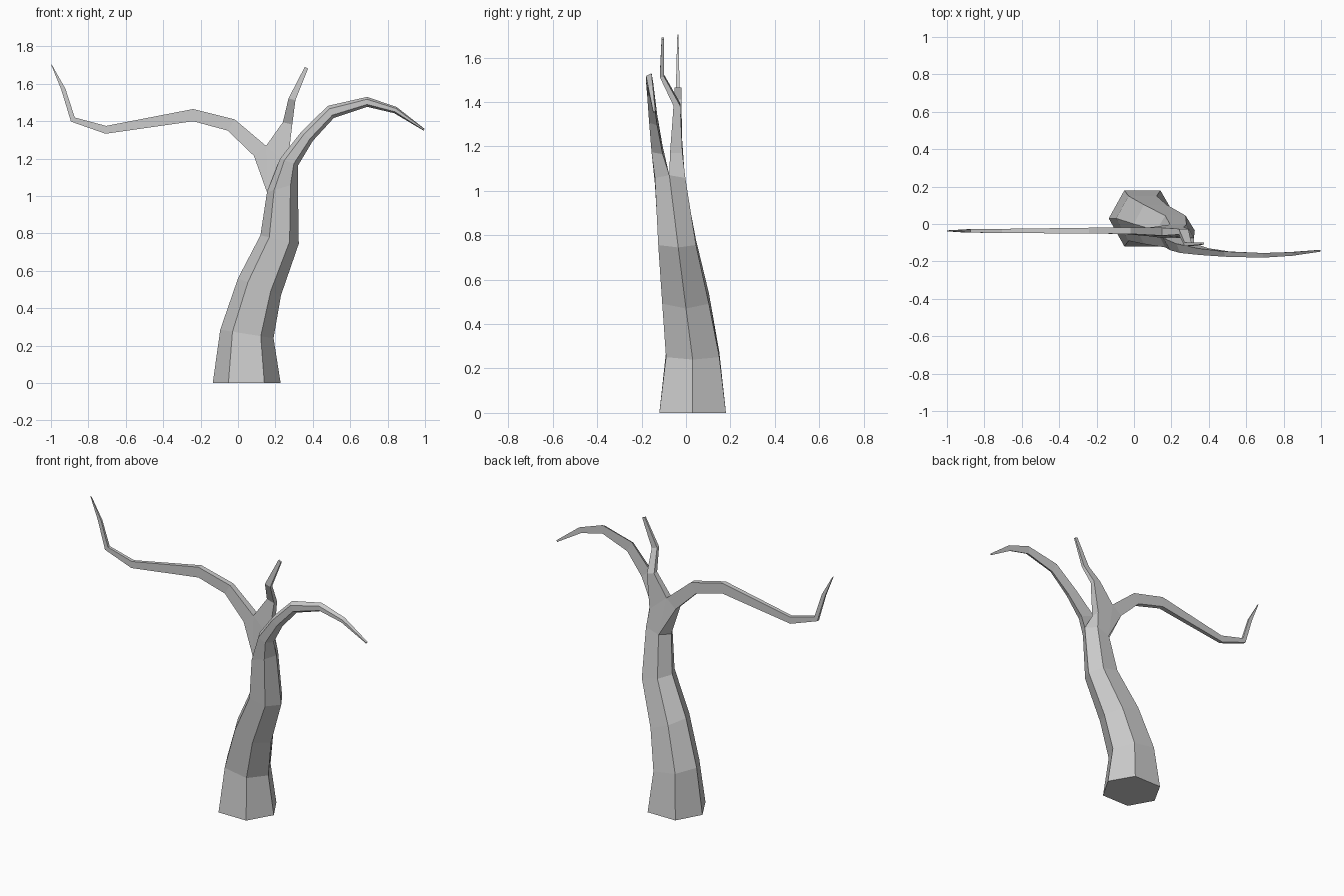
import bpy, bmesh

if "Cube" in bpy.data.objects:
    bpy.data.objects.remove(bpy.data.objects["Cube"])

bm = bmesh.new()


def ring(points):
    return [bm.verts.new(p) for p in points]


def bridge(a, b):
    n = len(a)
    for i in range(n):
        j = (i + 1) % n
        bm.faces.new((a[i], a[j], b[j], b[i]))


def loft(rings):
    for a, b in zip(rings, rings[1:]):
        bridge(a, b)


def trunk_ring(xl, xr, zl, zr, yf, ym, yb):
    # tilted hexagon: left, front-left, front-right, right, back-right, back-left
    layout = ((0, ym), (.23, yf), (.76, yf), (1, ym), (.76, yb), (.23, yb))
    return ring([(xl + (xr - xl) * t, y, zl + (zr - zl) * t) for t, y in layout])


def branch_ring(up, low, yf, yb, inset=0.0):
    # four-sided section between the upper and lower silhouette
    def at(t, y):
        return (up[0] + (low[0] - up[0]) * t, y, up[1] + (low[1] - up[1]) * t)
    return ring([at(0, yb), at(inset, yf), at(1 - inset, yf), at(1, yb)])


# trunk, leaning and tapering up to the first fork
trunk = [trunk_ring(*r) for r in (
    (-.135, .228, 0, 0, -.12, .03, .18),
    (-.095, .19, .285, .24, -.09, .03, .15),
    (0, .23, .56, .47, -.107, 0, .103),
    (.12, .325, .79, .745, -.125, -.035, .045),
    (.155, .32, 1.02, 1.07, -.14, -.075, -.003))]
loft(trunk)
bm.faces.new(trunk[0])
L, FL, FR, R, BR, BL = trunk[-1]

# right branch grows from the front half of the trunk
right = [[L, FL, FR, R]] + [branch_ring(*r, inset=.24) for r in (
    ((.225, 1.2), (.322, 1.165), -.155, -.105),
    ((.34, 1.345), (.4, 1.295), -.166, -.13),
    ((.48, 1.482), (.512, 1.417), -.175, -.147),
    ((.69, 1.53), (.69, 1.477), -.18, -.155),
    ((.848, 1.476), (.835, 1.443), -.17, -.15),
    ((.998, 1.359), (.992, 1.35), -.148, -.138))]
loft(right)
bm.faces.new(right[-1])

# second fork grows from the back half
lf, lb = ring([(.085, -.066, 1.215), (.085, -.018, 1.215)])
cf, cb = ring([(.15, -.062, 1.268), (.15, -.02, 1.268)])
rf, rb = ring([(.265, -.072, 1.17), (.265, -.016, 1.17)])
for f in ((L, R, rf, cf), (L, cf, lf), (BL, BR, rb, cb), (BL, cb, lb),
          (L, BL, lb, lf), (R, BR, rb, rf)):
    bm.faces.new(f)

# long left branch
left = [[cb, cf, lf, lb]] + [branch_ring(*r) for r in (
    ((-.018, 1.41), (-.055, 1.35), -.053, -.02),
    ((-.24, 1.465), (-.24, 1.4), -.051, -.02),
    ((-.705, 1.375), (-.708, 1.333), -.048, -.026),
    ((-.873, 1.42), (-.893, 1.398), -.046, -.028),
    ((-.922, 1.572), (-.946, 1.572), -.043, -.031),
    ((-.993, 1.698), (-1.0, 1.704), -.039, -.034))]
loft(left)
bm.faces.new(left[-1])

# short middle branch
middle = [[cb, cf, rf, rb]] + [branch_ring(*r) for r in (
    ((.24, 1.395), (.29, 1.382), -.056, -.026),
    ((.27, 1.522), (.307, 1.512), -.118, -.098),
    ((.357, 1.69), (.375, 1.682), -.11, -.1))]
loft(middle)
bm.faces.new(middle[-1])

bmesh.ops.recalc_face_normals(bm, faces=bm.faces)
mesh = bpy.data.meshes.new("bare_tree")
bm.to_mesh(mesh)
bm.free()
bpy.context.collection.objects.link(bpy.data.objects.new("bare_tree", mesh))
